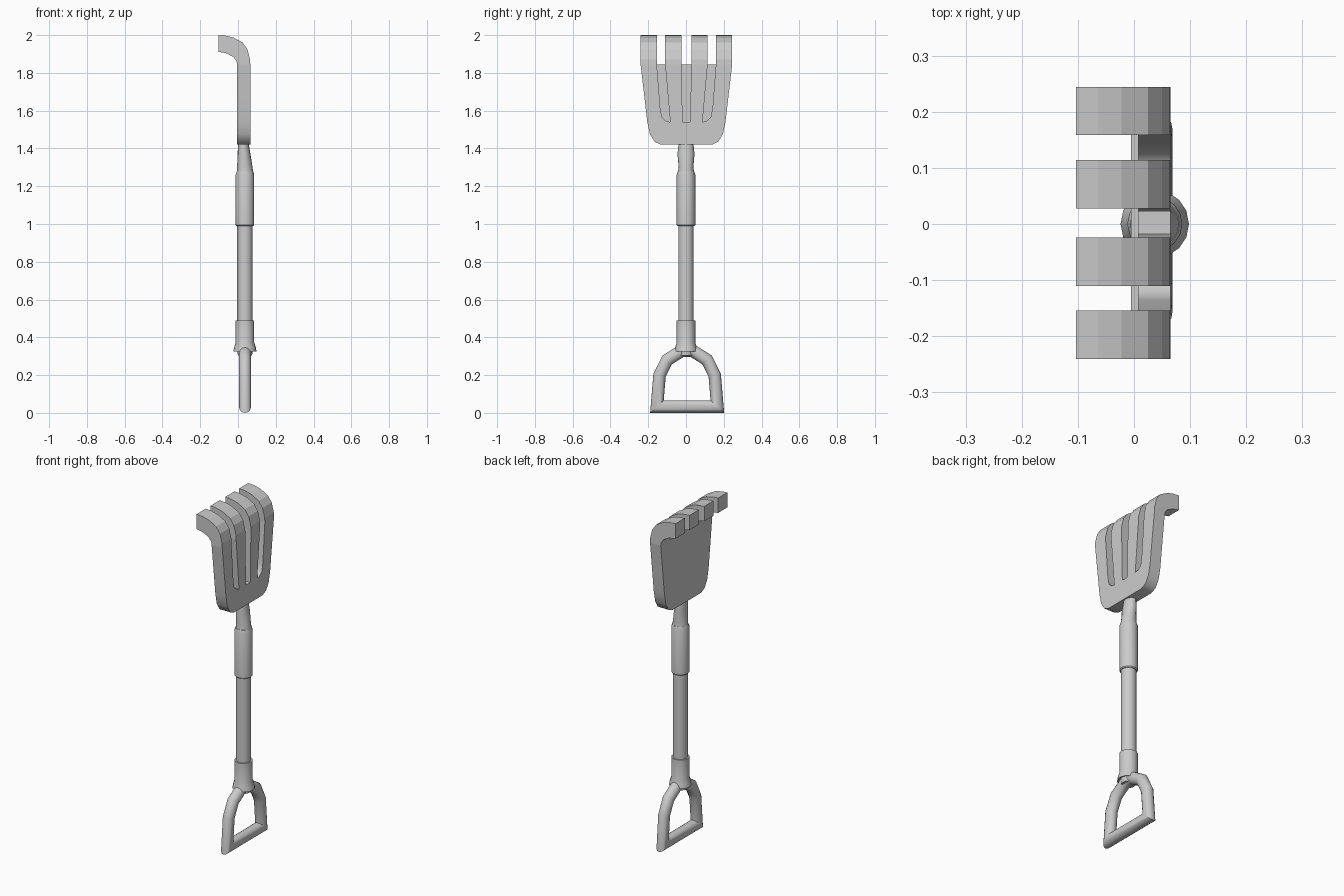
import bpy, bmesh, math
from mathutils import Vector

cube = bpy.data.objects.get("Cube")
if cube:
    bpy.data.objects.remove(cube)

grey = bpy.data.materials.new("light_grey")
grey.use_nodes = True
GREY = (0.6, 0.6, 0.6, 1)
grey.diffuse_color = GREY
grey.node_tree.nodes["Principled BSDF"].inputs["Base Color"].default_value = GREY

CX = 0.037          # shaft axis
SIDES = 16


def finish(name, bm, smooth=None):
    bmesh.ops.recalc_face_normals(bm, faces=bm.faces)
    mesh = bpy.data.meshes.new(name)
    bm.to_mesh(mesh)
    bm.free()
    mesh.materials.append(grey)
    obj = bpy.data.objects.new(name, mesh)
    bpy.context.collection.objects.link(obj)
    if smooth:
        bpy.ops.object.select_all(action='DESELECT')
        obj.select_set(True)
        bpy.context.view_layer.objects.active = obj
        bpy.ops.object.shade_smooth_by_angle(angle=math.radians(smooth))
    return obj


def skin(name, rings, closed=False):
    """Join rings of points into a tube, capped unless closed."""
    bm = bmesh.new()
    loops = [[bm.verts.new(p) for p in ring] for ring in rings]
    pairs = list(zip(loops, loops[1:]))
    if closed:
        pairs.append((loops[-1], loops[0]))
    else:
        bm.faces.new(loops[0])
        bm.faces.new(loops[-1])
    for a, b in pairs:
        for i in range(SIDES):
            j = (i + 1) % SIDES
            bm.faces.new((a[i], a[j], b[j], b[i]))
    return finish(name, bm, 40)


def upright(name, sections):
    """Loft elliptical sections given as z, centre x, radius x, radius y."""
    angles = [math.tau * i / SIDES for i in range(SIDES)]
    return skin(name, [[(cx + rx * math.cos(a), ry * math.sin(a), z) for a in angles]
                       for z, cx, rx, ry in sections])


def turned(name, profile):
    return upright(name, [(z, CX, r, r) for r, z in profile])


def prism(name, outline, place, low, high, smooth=None):
    """Extrude a flat outline between two depths."""
    bm = bmesh.new()
    face = bm.faces.new([bm.verts.new(place(u, v, low)) for u, v in outline])
    out = bmesh.ops.extrude_face_region(bm, geom=[face])
    shift = Vector(place(0, 0, high)) - Vector(place(0, 0, low))
    bmesh.ops.translate(bm, vec=shift,
                        verts=[g for g in out["geom"] if isinstance(g, bmesh.types.BMVert)])
    return finish(name, bm, smooth)


def across_x(y, z, x):
    return (x, y + 0.002, z)


def across_y(x, z, y):
    return (x, y + 0.002, z)


def mirrored(half):
    return half + [(-y, z) for y, z in reversed(half)]


# Shaft, sleeve and neck
turned("shaft", [(0.041, 0.34), (0.041, 1.28)])
turned("grip_sleeve", [(0.044, 0.99), (0.049, 0.995), (0.049, 1.262), (0.044, 1.277)])
upright("neck", [(1.27, CX, 0.044, 0.043), (1.30, 0.036, 0.041, 0.039),
                 (1.37, 0.032, 0.034, 0.045), (1.43, 0.028, 0.028, 0.039)])

# Flared ferrule with a hollow underside
turned("ferrule", [(0.045, 0.35), (0.055, 0.325), (0.061, 0.325), (0.058, 0.345),
                   (0.049, 0.372), (0.049, 0.49), (0.041, 0.49)])
turned("handle_plug", [(0.038, 0.305), (0.041, 0.35)])

# Closed D handle with mitred corners
path = [Vector((0, y + 0.006, z)) for y, z in
        mirrored([(0.16, 0.036), (0.146, 0.2), (0.106, 0.28), (0.03, 0.328)])]
rings = []
for i, p in enumerate(path):
    before = (p - path[i - 1]).normalized()
    after = (path[(i + 1) % len(path)] - p).normalized()
    tangent = (before + after).normalized()
    side = Vector((0, -tangent.z, tangent.y)) / tangent.dot(before)
    ring = []
    for k in range(SIDES):
        a = math.tau * k / SIDES
        ring.append(p + Vector((CX + 0.032 * math.sin(a), 0, 0)) + side * 0.033 * math.cos(a))
    rings.append(ring)
bottom = min(v.z for ring in rings for v in ring)
for ring in rings:
    for v in ring:
        v.z -= bottom if v.z < 0.1 else 0
skin("d_handle", rings, closed=True)

# Head: rounded frame carrying the outer tines, with a thin backing plate
BACK, FRONT, BEND = -0.005, 0.065, 1.845
outer = [(0.2425, BEND), (0.222, 1.67), (0.207, 1.54), (0.193, 1.475), (0.168, 1.435), (0.135, 1.42)]
inner = [(0.085, 1.54), (0.108, 1.545), (0.129, 1.565), (0.138, 1.61), (0.1565, BEND)]
right = [(-y, z) for y, z in reversed(outer)]
slot = [(-y, z) for y, z in reversed(inner)]
prism("head_frame", outer + right + slot + inner, across_x, BACK, FRONT, 40)
prism("backing_plate", [(-0.158, BEND), (0.158, BEND), (0.137, 1.53), (-0.137, 1.53)],
      across_x, BACK, 0.008)

# Inner tines and the four curled tips
curl = [(FRONT, BEND), (0.064, 1.87), (0.05, 1.925), (0.025, 1.96), (-0.022, 1.986),
        (-0.065, 1.997), (-0.103, 2.0), (-0.103, 1.912), (-0.06, 1.903),
        (-0.025, 1.885), (-0.008, 1.862), (BACK, BEND)]
for label, s in (("left", 1), ("right", -1)):
    prism(label + "_inner_tine", [(s * 0.026, BEND), (s * 0.1125, BEND),
                                  (s * 0.085, 1.535), (s * 0.02, 1.535)],
          across_x, BACK, FRONT)
    for kind, a, b in (("inner", 0.026, 0.1125), ("outer", 0.1565, 0.2425)):
        prism(f"{label}_{kind}_tip", curl, across_y, s * a, s * b)
